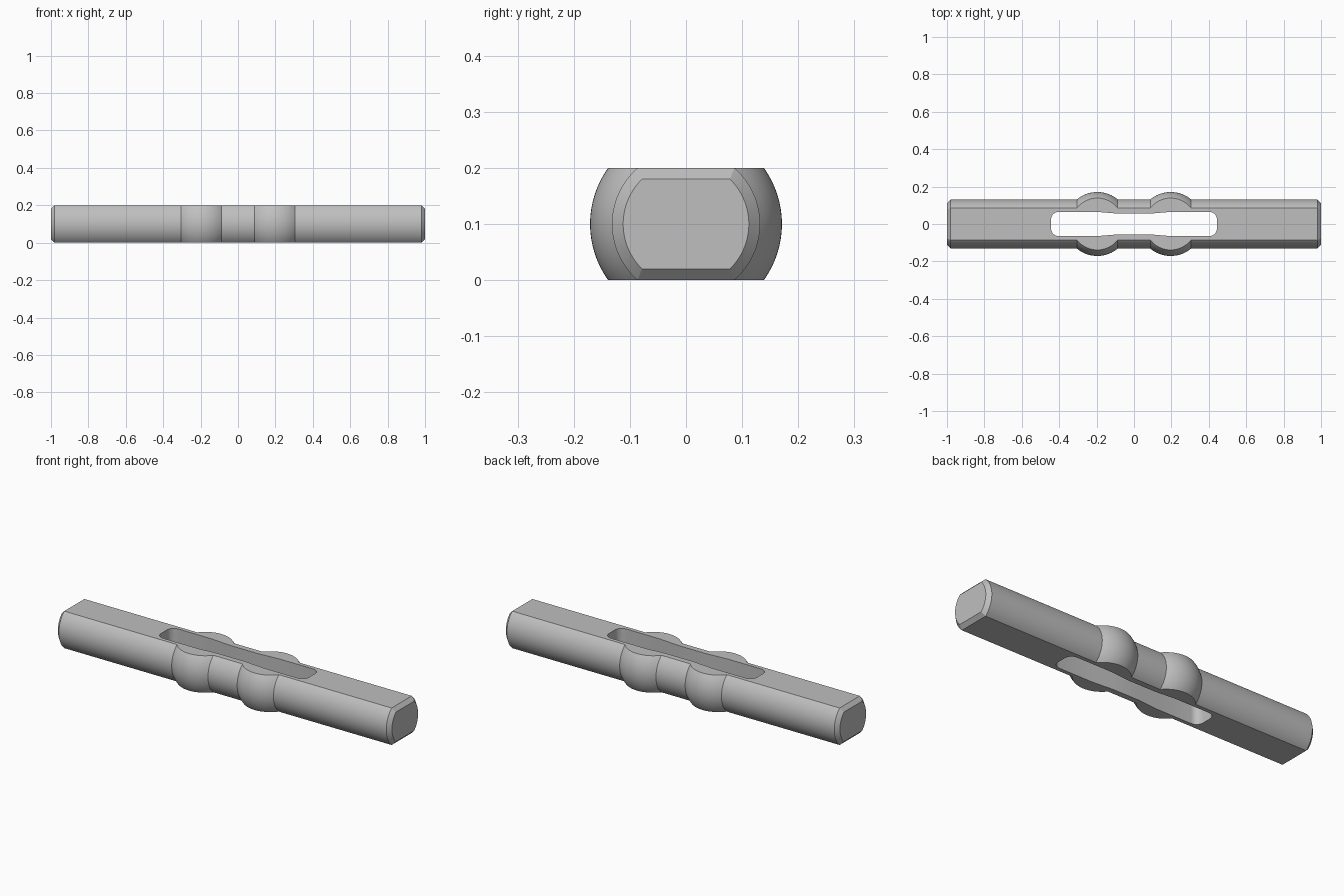
import bpy, bmesh
from math import sin, cos, pi, sqrt, asin

if "Cube" in bpy.data.objects:
    bpy.data.objects.remove(bpy.data.objects["Cube"], do_unlink=True)

MID = 0.1          # height of the bar axis
BAR_R = 0.132      # radius of the bar
BALL_R = 0.171     # radius of the two swellings
BALL_X = 0.196
CHAMFER = 0.02
SEGMENTS = 96

steel = bpy.data.materials.new("grey_steel")
steel.use_nodes = True
colour = (0.52, 0.52, 0.52, 1)
steel.diffuse_color = colour
steel.node_tree.nodes["Principled BSDF"].inputs["Base Color"].default_value = colour


def loft(name, rings):
    """Solid through matching rings of points, capped at both ends."""
    bm = bmesh.new()
    loops = [[bm.verts.new(p) for p in ring] for ring in rings]
    for a, b in zip(loops, loops[1:]):
        for i in range(len(a)):
            j = (i + 1) % len(a)
            bm.faces.new((a[i], a[j], b[j], b[i]))
    bm.faces.new(loops[0])
    bm.faces.new(loops[-1])
    bmesh.ops.recalc_face_normals(bm, faces=bm.faces[:])
    mesh = bpy.data.meshes.new(name)
    bm.to_mesh(mesh)
    bm.free()
    mesh.materials.append(steel)
    obj = bpy.data.objects.new(name, mesh)
    bpy.context.collection.objects.link(obj)
    return obj


def carve(target, cutter, operation):
    """Apply a boolean and discard the cutter."""
    mod = target.modifiers.new("carve", 'BOOLEAN')
    mod.operation = operation
    mod.solver = 'EXACT'
    mod.object = cutter
    bpy.context.view_layer.objects.active = target
    bpy.ops.object.modifier_apply(modifier=mod.name)
    bpy.data.objects.remove(cutter, do_unlink=True)


# Turned bar: chamfered ends and two ball-shaped swellings
reach = asin(sqrt(BALL_R ** 2 - BAR_R ** 2) / BALL_R)
arc = [reach * (i / 8 - 1) for i in range(17)]
half = [(BALL_X + BALL_R * sin(a), BALL_R * cos(a)) for a in arc]
half += [(1 - CHAMFER, BAR_R), (1, BAR_R - CHAMFER)]
profile = [(-x, r) for x, r in reversed(half)] + half
turns = [2 * pi * (i + 0.5) / SEGMENTS for i in range(SEGMENTS)]
bar = loft("slotted_bar", [[(x, r * cos(t), MID + r * sin(t)) for t in turns]
                           for x, r in profile])

# Flats on top and bottom, chamfered at the ends
corner = [(1, MID - CHAMFER), (1 - CHAMFER, MID)]
side = corner + [(-x, z) for x, z in reversed(corner)]
side += [(-x, -z) for x, z in side]
flats = loft("flats", [[(x * 1.0, y, MID + z) for x, z in side] for y in (-0.4, 0.4)])
carve(bar, flats, 'INTERSECT')

# Long through slot with rounded corners and a narrower waist
END, WIDE, WAIST, ROUND = 0.443, 0.065, 0.055, 0.04
quarter = [(END - ROUND + ROUND * cos(a), WIDE - ROUND + ROUND * sin(a))
           for a in (pi / 2 * i / 8 for i in range(9))]
quarter += [(0.2, WIDE), (0.08, WAIST)]
outline = quarter + [(-x, y) for x, y in reversed(quarter)]
outline += [(-x, -y) for x, y in outline]
slot = loft("slot", [[(x, y, z) for x, y in outline] for z in (-0.2, 0.4)])
carve(bar, slot, 'DIFFERENCE')

# Smooth curved sides with crisp edges
bpy.ops.object.select_all(action='DESELECT')
bar.select_set(True)
bpy.context.view_layer.objects.active = bar
bpy.ops.object.shade_smooth_by_angle(angle=pi / 7)
